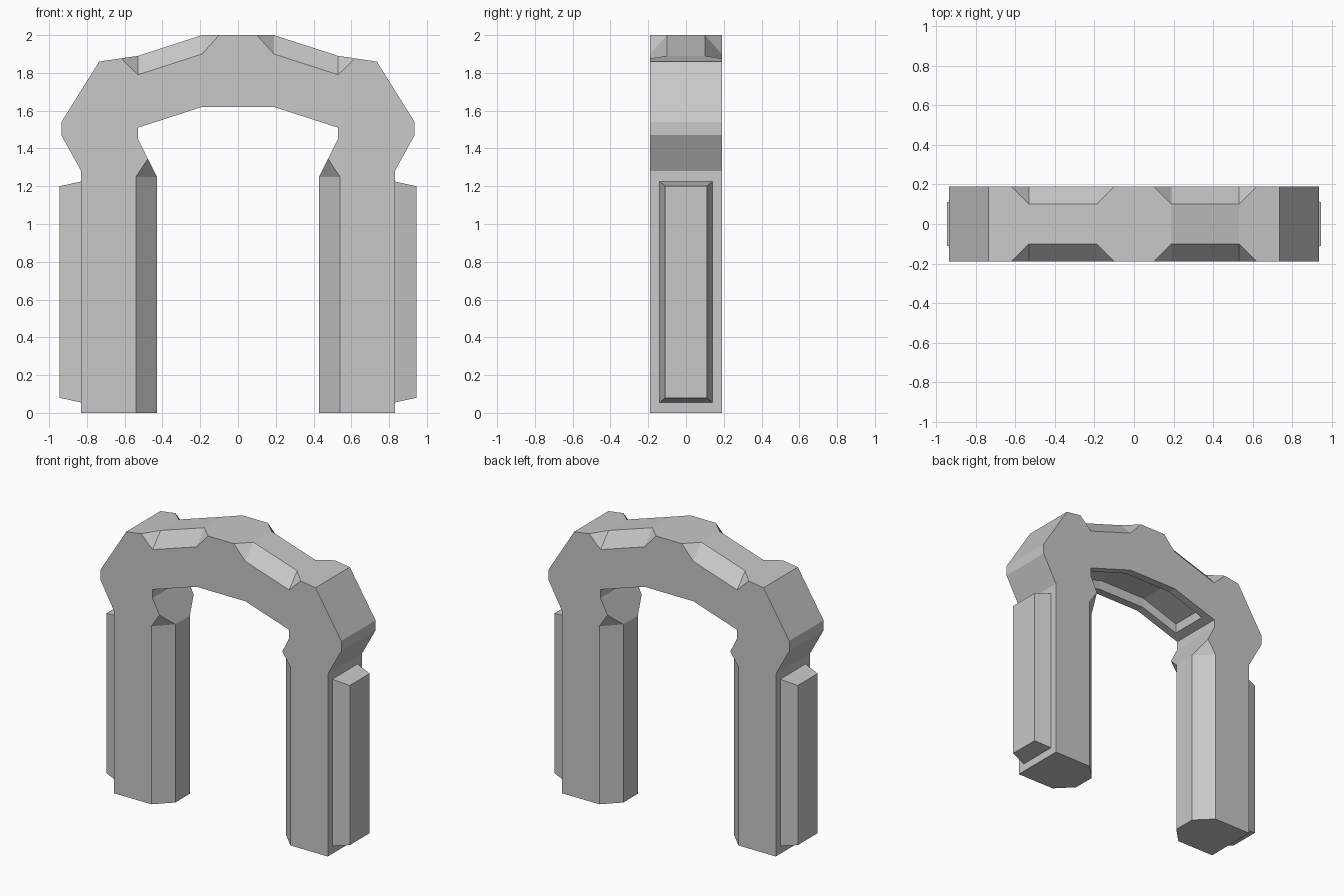
import bpy
import bmesh
from mathutils import Vector

cube = bpy.data.objects.get("Cube")
if cube:
    bpy.data.objects.remove(cube, do_unlink=True)

stone = bpy.data.materials.new("grey_stone")
stone.use_nodes = True
grey = (0.58, 0.58, 0.58, 1)
stone.diffuse_color = grey
stone.node_tree.nodes["Principled BSDF"].inputs["Base Color"].default_value = grey

HALF = 0.19  # half the depth of the arch


def finish(bm, name):
    bmesh.ops.recalc_face_normals(bm, faces=bm.faces)
    mesh = bpy.data.meshes.new(name)
    bm.to_mesh(mesh)
    bm.free()
    mesh.materials.append(stone)
    obj = bpy.data.objects.new(name, mesh)
    bpy.context.collection.objects.link(obj)
    return obj


def loft(rings, name):
    """Closed solid between two rings with matching points."""
    bm = bmesh.new()
    a, b = [[bm.verts.new(p) for p in ring] for ring in rings]
    bm.faces.new(a)
    bm.faces.new(b)
    for i in range(len(a)):
        j = (i + 1) % len(a)
        bm.faces.new((a[i], a[j], b[j], b[i]))
    return finish(bm, name)


def swept_hull(points, direction, sx, sy, name):
    """Convex cutter: points plus copies moved outwards, mirrored by sx, sy."""
    bm = bmesh.new()
    for p in points:
        for q in (Vector(p), Vector(p) + Vector(direction)):
            bm.verts.new((q.x * sx, q.y * sy, q.z))
    hull = bmesh.ops.convex_hull(bm, input=bm.verts)
    loose = {v for v in hull["geom_interior"] if isinstance(v, bmesh.types.BMVert)}
    bmesh.ops.delete(bm, geom=list(loose), context='VERTS')
    return finish(bm, name)


def cut(target, cutter):
    cutter.hide_render = True
    mod = target.modifiers.new("cut", 'BOOLEAN')
    mod.operation = 'DIFFERENCE'
    mod.solver = 'EXACT'
    mod.object = cutter
    bpy.context.view_layer.objects.active = target
    bpy.ops.object.modifier_apply(modifier=mod.name)
    bpy.data.objects.remove(cutter, do_unlink=True)


# Arch body: half outline mirrored, then given depth
inner = [(0.19, 1.62), (0.53, 1.51), (0.53, 1.45), (0.43, 1.25), (0.43, 0)]
outer = [(0.83, 0), (0.83, 1.28), (0.935, 1.47), (0.935, 1.54),
         (0.735, 1.86), (0.53, 1.89), (0.19, 2.0)]
half = inner + outer
outline = half + [(-x, z) for x, z in reversed(half)]
arch = loft([[(x, y, z) for x, z in outline] for y in (-HALF, HALF)], "arch")

# Chipped upper edges and chamfered inner leg corners, on all four quarters
chip = [(0.10, -HALF, 2.0), (0.19, -0.10, 2.0), (0.19, -HALF, 1.90),
        (0.53, -0.10, 1.89), (0.53, -HALF, 1.79), (0.62, -HALF, 1.877)]
chamfer = [(0.54, -HALF, -0.1), (0.43, -0.08, -0.1), (0.54, -HALF, 1.25),
           (0.43, -0.08, 1.25), (0.477, -HALF, 1.344)]
for sx in (1, -1):
    for sy in (1, -1):
        cut(arch, swept_hull(chip, (0, -0.2, 0.2), sx, sy, "chip_cutter"))
        cut(arch, swept_hull(chamfer, (-0.2, -0.2, 0), sx, sy, "chamfer_cutter"))

# Sunken panel under the span
path = [(-0.475, 1.528), (-0.19, 1.62), (0.19, 1.62), (0.475, 1.528)]
low = [(x, z - 0.03) for x, z in path]
high = [(x * 0.97, z + 0.06) for x, z in path]
bm = bmesh.new()
grid = []
for x, z, w in [(*p, 0.14) for p in low] + [(*p, 0.12) for p in reversed(high)]:
    grid.append([bm.verts.new((x, y, z)) for y in (-w, w)])
for i in range(len(grid)):
    a, b = grid[i], grid[(i + 1) % len(grid)]
    bm.faces.new((a[0], b[0], b[1], a[1]))
for i in range(3):  # side walls of each span segment
    for s in (0, 1):
        bm.faces.new([grid[k][s] for k in (i, i + 1, 6 - i, 7 - i)])
cut(arch, finish(bm, "recess_cutter"))


# Raised bevelled panels on the outer sides of the legs
def panel_ring(x, w, bottom, top):
    return [(x, -w, bottom), (x, w, bottom), (x, w, top), (x, -w, top)]


for side, name in ((1, "left_panel"), (-1, "right_panel")):
    loft([panel_ring(0.83 * side, 0.14, 0.055, 1.225),
          panel_ring(0.945 * side, 0.11, 0.08, 1.20)], name)
